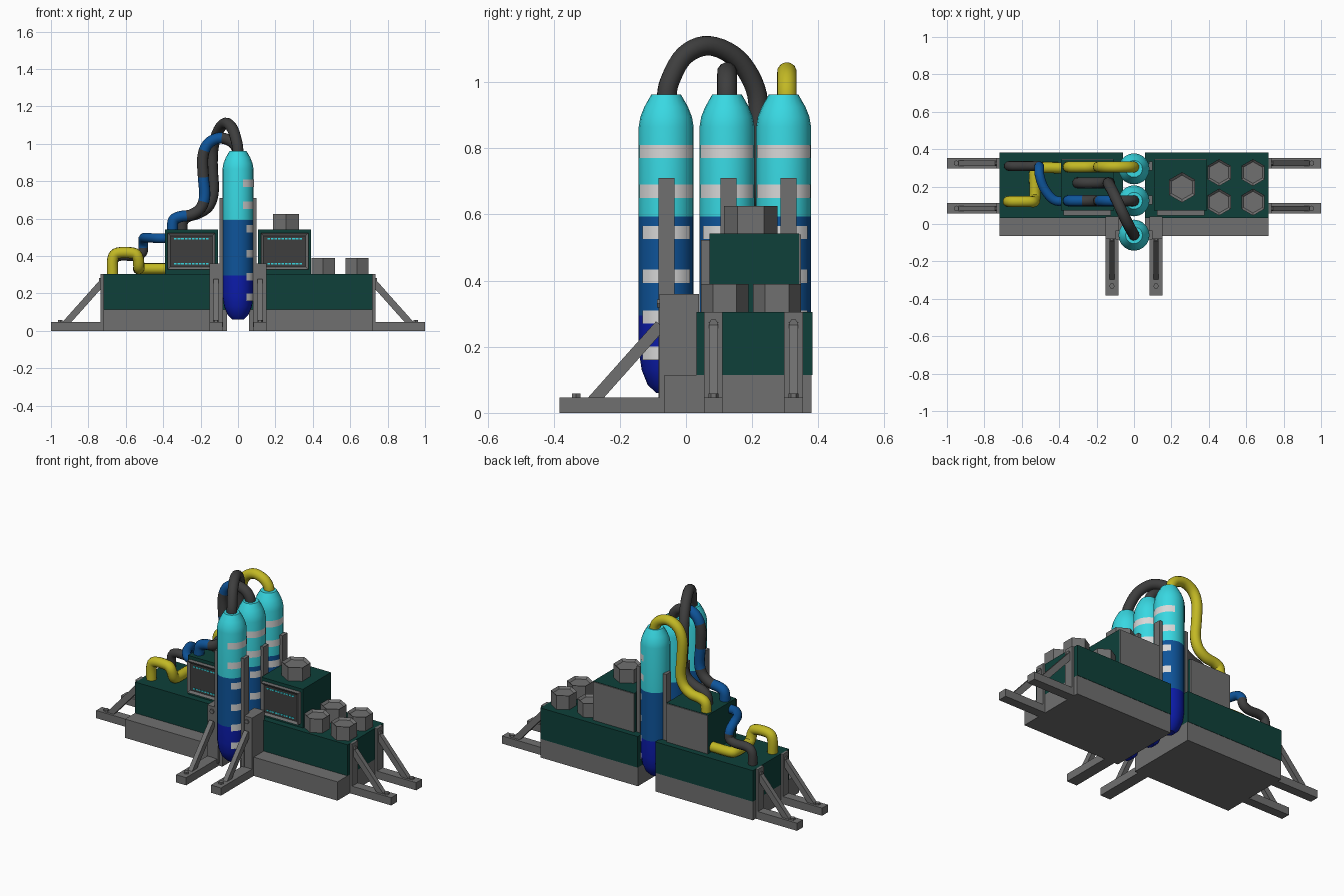
import bpy, bmesh, math
from mathutils import Vector, Matrix

if "Cube" in bpy.data.objects:
    bpy.data.objects.remove(bpy.data.objects["Cube"])


def lin(c):
    c /= 255
    return c / 12.92 if c < 0.04045 else ((c + 0.055) / 1.055) ** 2.4


def mat(name, r, g, b):
    m = bpy.data.materials.new(name)
    m.diffuse_color = (lin(r), lin(g), lin(b), 1)
    m.use_nodes = True
    m.node_tree.nodes["Principled BSDF"].inputs["Base Color"].default_value = m.diffuse_color
    return m


GREEN = mat("dark green", 14, 64, 58)
GRAY = mat("metal gray", 112, 112, 112)
CYAN = mat("cyan", 56, 216, 226)
BLUE = mat("mid blue", 14, 84, 154)
DEEP = mat("deep blue", 12, 28, 172)
YELLOW = mat("yellow", 194, 184, 36)
DARK = mat("charcoal", 62, 62, 62)
WHITE = mat("off white", 216, 216, 216)


def finish(bm, name, mats, smooth=None):
    bmesh.ops.recalc_face_normals(bm, faces=bm.faces[:])
    me = bpy.data.meshes.new(name)
    bm.to_mesh(me)
    bm.free()
    for m in mats:
        me.materials.append(m)
    if smooth:
        for p in me.polygons:
            p.use_smooth = True
        me.set_sharp_from_angle(angle=math.radians(smooth))
    ob = bpy.data.objects.new(name, me)
    bpy.context.collection.objects.link(ob)
    return ob


def box_bm(a, b):
    bm = bmesh.new()
    lo = Vector([min(p, q) for p, q in zip(a, b)])
    hi = Vector([max(p, q) for p, q in zip(a, b)])
    size = hi - lo
    bmesh.ops.create_cube(bm, size=1, matrix=Matrix.Translation((lo + hi) / 2) @ Matrix.Diagonal((*size, 1)))
    return bm


def box(name, a, b, m, world=None):
    bm = box_bm(a, b)
    if world:
        bm.transform(world)
    return finish(bm, name, [m])


def prism(name, r, h, m, world, sides=6, inset=0.0, depth=0.0):
    bm = bmesh.new()
    ring = [bm.verts.new((r * math.cos(math.pi / 2 + i * math.tau / sides),
                          r * math.sin(math.pi / 2 + i * math.tau / sides), 0)) for i in range(sides)]
    f = bm.faces.new(ring)
    ext = bmesh.ops.extrude_face_region(bm, geom=[f])["geom"]
    bmesh.ops.translate(bm, verts=[g for g in ext if isinstance(g, bmesh.types.BMVert)], vec=(0, 0, h))
    bmesh.ops.recalc_face_normals(bm, faces=bm.faces[:])
    if inset:
        top = max(bm.faces, key=lambda f: f.calc_center_median().z)
        bmesh.ops.inset_individual(bm, faces=[top], thickness=inset)
        bmesh.ops.translate(bm, verts=top.verts[:], vec=(0, 0, -depth))
    bm.transform(world)
    return finish(bm, name, [m])


def smooth_path(pts, steps=5):
    p = [Vector(q) for q in pts]
    p = [2 * p[0] - p[1]] + p + [2 * p[-1] - p[-2]]
    out = []
    for i in range(1, len(p) - 2):
        a, b, c, d = p[i - 1:i + 3]
        for s in range(steps):
            t = s / steps
            out.append(0.5 * (2 * b + (c - a) * t + (2 * a - 5 * b + 4 * c - d) * t * t
                              + (3 * b - a - 3 * c + d) * t ** 3))
    return out + [p[-2]]


def hose(name, pts, mats, bands=1, r=0.03, sides=12):
    # tube swept along a path; with two materials the colours alternate in bands
    path = smooth_path(pts)
    bm = bmesh.new()
    rings, up, length, dist = [], None, 0, []
    for i, p in enumerate(path):
        tan = (path[min(i + 1, len(path) - 1)] - path[max(i - 1, 0)]).normalized()
        up = (up or Vector((0.13, 0.9, 0.21)))
        up = (up - tan * up.dot(tan)).normalized()
        side = tan.cross(up)
        length += (p - path[max(i - 1, 0)]).length
        dist.append(length)
        rings.append([bm.verts.new(p + r * (up * math.cos(k * math.tau / sides)
                                            + side * math.sin(k * math.tau / sides))) for k in range(sides)])
    for i in range(len(rings) - 1):
        band = int((dist[i] + dist[i + 1]) / 2 / length * bands)
        for k in range(sides):
            q = (k + 1) % sides
            f = bm.faces.new((rings[i][k], rings[i][q], rings[i + 1][q], rings[i + 1][k]))
            f.material_index = band % len(mats)
    bm.faces.new(rings[0])
    bm.faces.new(rings[-1]).material_index = (bands - 1) % len(mats)
    return finish(bm, name, mats, 50)


def tank(name, y):
    # lathed capsule coloured by height
    prof = [(.03, .06), (.056, .085), (.074, .13), (.083, .19), (.083, .295), (.083, .593),
            (.083, .865), (.078, .895), (.066, .925), (.045, .962)]
    n = 20
    bm = bmesh.new()
    rings = [[bm.verts.new((r * math.cos(k * math.tau / n), y + r * math.sin(k * math.tau / n), z))
              for k in range(n)] for r, z in prof]
    for a, b in zip(rings, rings[1:]):
        for k in range(n):
            bm.faces.new((a[k], a[(k + 1) % n], b[(k + 1) % n], b[k]))
    bm.faces.new(rings[0])
    bm.faces.new(rings[-1])
    for f in bm.faces:
        z = f.calc_center_median().z
        f.material_index = 0 if z < .295 else 1 if z < .593 else 2
    finish(bm, name, [DEEP, BLUE, CYAN], 40)
    # level marks on the +x side
    bm = bmesh.new()
    for i, z in enumerate((.79, .67, .545, .413, .29, .18)):
        half = math.radians(72 if i < 2 else 58)
        cols = []
        for k in range(9):
            a = half * (k / 4 - 1)
            cols.append([bm.verts.new((.0848 * math.cos(a), y + .0848 * math.sin(a), z + d)) for d in (-.02, .02)])
        for c, d in zip(cols, cols[1:]):
            bm.faces.new((c[0], d[0], d[1], c[1]))
    finish(bm, name + "_marks", [WHITE], 40)


def leg(name, world, foot_len, plate_back, plate_front, top, bolt_z, w):
    # foot, upright plate, diagonal strut and two bolts, built along local +x
    box(name + "_foot", (0, -w, 0), (foot_len, w, .047), GRAY, world)
    box(name + "_upright", (plate_back, -w, 0), (plate_front, w, top), GRAY, world)
    a, b = Vector((.205, 0, .035)), Vector((0, 0, .265))
    d = b - a
    rot = Matrix.Translation((a + b) / 2) @ d.to_track_quat('X', 'Y').to_matrix().to_4x4()
    box(name + "_strut", (-d.length / 2, -.018, -.014), (d.length / 2, .018, .014), GRAY, world @ rot)
    prism(name + "_foot_bolt", .015, .011, GRAY, world @ Matrix.Translation((foot_len - .05, 0, .047)))
    prism(name + "_plate_bolt", .014, .008, GRAY,
          world @ Matrix.Translation((plate_front, 0, bolt_z)) @ Matrix.Rotation(math.pi / 2, 4, 'Y'))


# tanks and their hoses
TANKS = (("front_tank", -.06), ("middle_tank", .124), ("back_tank", .295))
for nm, y in TANKS:
    tank(nm, y)

arch = [(0, .94), (-.008, .98), (-.04, 1.015), (-.1, 1.03), (-.16, 1.0), (-.188, .93), (-.185, .82),
        (-.178, .72), (-.2, .655), (-.25, .62), (-.31, .61), (-.345, .59), (-.352, .53)]
hose("back_tank_hose", [(x, .305, z) for x, z in arch], [YELLOW])
hose("middle_tank_hose", [(x, .124, z) for x, z in arch], [DARK, BLUE], 6)
hose("front_tank_hose", [(0, -.06, .94), (-.005, -.05, 1.0), (-.03, -.005, 1.08), (-.066, .07, 1.11),
                         (-.105, .155, 1.07), (-.133, .21, .98), (-.138, .22, .88), (-.132, .22, .75),
                         (-.155, .22, .67), (-.21, .22, .63), (-.27, .22, .61), (-.297, .22, .58),
                         (-.3, .22, .53)], [DARK])

# hoses between the left console and the left base
hose("console_side_hose", [(-.37, .12, .495), (-.43, .13, .495), (-.48, .19, .497), (-.505, .26, .495),
                           (-.507, .3, .465), (-.51, .31, .42), (-.55, .31, .4), (-.63, .31, .4),
                           (-.665, .31, .375), (-.67, .31, .29)], [BLUE, DARK], 2, r=.026)
hose("base_hose", [(-.67, .12, .29), (-.67, .12, .38), (-.645, .12, .415), (-.56, .12, .415),
                   (-.535, .12, .39), (-.53, .14, .34), (-.53, .2, .332), (-.53, .28, .332),
                   (-.5, .3, .332), (-.37, .3, .332)], [YELLOW])

for s, side in ((-1, "left"), (1, "right")):
    # base
    box(side + "_base_plinth", (s * .06, -.065, 0), (s * .72, .38, .115), GRAY)
    box(side + "_base_body", (s * .06, .032, .115), (s * .72, .382, .305), GREEN)

    # console with framed screen and back panel
    box(side + "_console", (s * .108, .071, .305), (s * .39, .342, .542), GREEN)
    box(side + "_console_back_panel", (s * .11, .342, .305), (s * .388, .347, .54), GRAY)
    bm = box_bm((s * .122, .045, .328), (s * .376, .071, .522))
    bmesh.ops.recalc_face_normals(bm, faces=bm.faces[:])
    face = min(bm.faces, key=lambda f: f.calc_center_median().y)
    bmesh.ops.inset_individual(bm, faces=[face], thickness=.02)
    bmesh.ops.translate(bm, verts=face.verts[:], vec=(0, .01, 0))
    face.material_index = 1
    finish(bm, side + "_screen", [GRAY, DARK])
    for row, z in (("upper", .492), ("lower", .358)):
        for i in range(10):
            x = s * .249 + (i - 4.5) * .019
            box(f"{side}_{row}_screen_mark_{i}", (x - .007, .052, z - .004), (x + .007, .056, z + .004), CYAN)

    # upright tank supports
    for nm, y in zip(("front", "middle", "back"), (-.059, .129, .31)):
        box(f"{side}_{nm}_support", (s * .079, y - .024, .02), (s * .1, y + .024, .71), GRAY)

    # legs
    turn = Matrix.Rotation(0 if s > 0 else math.pi, 4, 'Z')
    for nm, y in (("front", .083), ("back", .325)):
        leg(f"{side}_side_{nm}_leg", Matrix.Translation((s * .72, y, 0)) @ turn,
            .28, -.005, .015, .305, .27, .028)
    leg(f"{side}_front_leg", Matrix.Translation((s * .118, -.077, 0)) @ Matrix.Rotation(-math.pi / 2, 4, 'Z'),
        .305, -.117, .003, .36, .33, .034)

# hexagonal caps on the right side
for i, (x, y) in enumerate([(a, b) for a in (.455, .636) for b in (.117, .275)]):
    prism(f"hex_cap_{i}", .072, .085, GRAY, Matrix.Translation((x, y, .305)), inset=.014, depth=.012)
prism("console_hex_cap", .081, .083, GRAY, Matrix.Translation((.257, .196, .542)), inset=.016, depth=.012)
